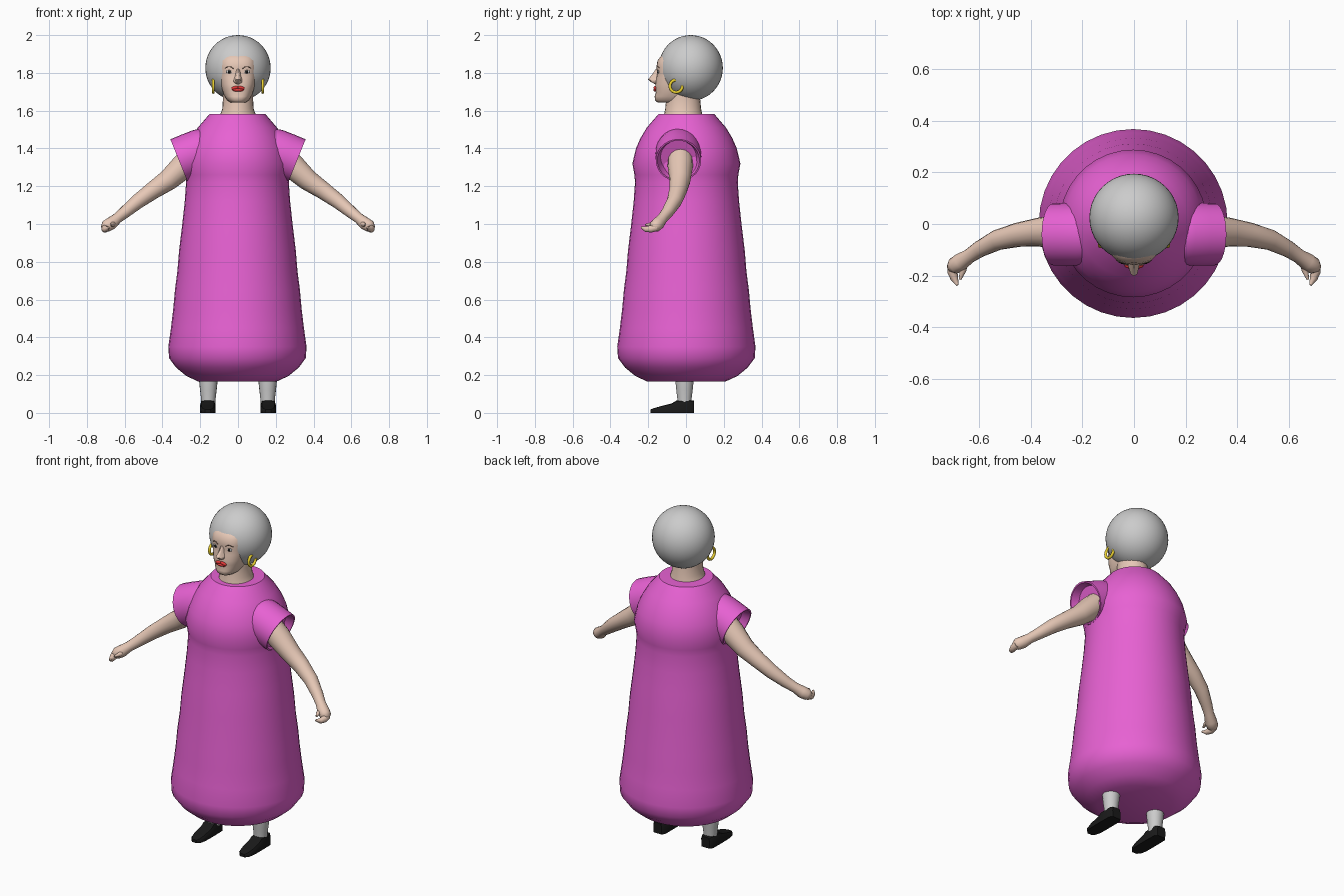
import bpy, bmesh, math
from mathutils import Vector, Matrix
from mathutils.bvhtree import BVHTree

if "Cube" in bpy.data.objects:
    bpy.data.objects.remove(bpy.data.objects["Cube"])


def material(name, r, g, b):
    m = bpy.data.materials.new(name)
    m.diffuse_color = (r, g, b, 1)
    m.use_nodes = True
    m.node_tree.nodes["Principled BSDF"].inputs["Base Color"].default_value = m.diffuse_color
    return m


PINK = material("pink_cloth", 0.80, 0.12, 0.65)
SKIN = material("skin", 0.80, 0.58, 0.47)
BLACK = material("black", 0.01, 0.01, 0.01)
WHITE = material("white", 0.88, 0.88, 0.88)
RED = material("red", 0.75, 0.04, 0.04)
GOLD = material("gold", 0.85, 0.65, 0.03)
BROW = material("brown", 0.12, 0.07, 0.05)


def finish(name, bm, mat, angle=40):
    bmesh.ops.recalc_face_normals(bm, faces=bm.faces)
    me = bpy.data.meshes.new(name)
    bm.to_mesh(me)
    bm.free()
    ob = bpy.data.objects.new(name, me)
    bpy.context.collection.objects.link(ob)
    if mat:
        me.materials.append(mat)
    bpy.ops.object.select_all(action='DESELECT')
    ob.select_set(True)
    bpy.context.view_layer.objects.active = ob
    bpy.ops.object.shade_smooth_by_angle(angle=math.radians(angle))
    return ob


def loft(name, sections, mat, angle=40):
    """Skin closed cross-sections with equal point counts and cap both ends."""
    bm = bmesh.new()
    rows = [[bm.verts.new(p) for p in s] for s in sections]
    n = len(rows[0])
    for a, b in zip(rows, rows[1:]):
        for i in range(n):
            j = (i + 1) % n
            bm.faces.new((a[i], a[j], b[j], b[i]))
    bm.faces.new(rows[0])
    bm.faces.new(rows[-1])
    return finish(name, bm, mat, angle)


def flat_ring(x, y, z, rx, ry, n=24, e=2.0):
    """Horizontal (super)ellipse."""
    pts = []
    for i in range(n):
        c, s = math.cos(math.tau * i / n), math.sin(math.tau * i / n)
        pts.append((x + rx * math.copysign(abs(c) ** (2 / e), c),
                    y + ry * math.copysign(abs(s) ** (2 / e), s), z))
    return pts


def axis_ring(center, axis, r, n=20):
    """Circle around a non-vertical axis."""
    u = axis.cross(Vector((0, 0, 1))).normalized()
    v = u.cross(axis).normalized()
    return [center + r * (math.cos(math.tau * i / n) * u + math.sin(math.tau * i / n) * v)
            for i in range(n)]


def tube(name, path, mat, n=14):
    """Round limb along (x, y, z, radius) points."""
    ps = [Vector(p[:3]) for p in path]
    rows = []
    for i, p in enumerate(ps):
        t = (ps[min(i + 1, len(ps) - 1)] - ps[max(i - 1, 0)]).normalized()
        rows.append(axis_ring(p, t, path[i][3], n))
    return loft(name, rows, mat, 60)


def ball(name, loc, scale, mat, u=32, v=18, tilt=0):
    bm = bmesh.new()
    m = (Matrix.Translation(loc) @ Matrix.Rotation(tilt, 4, 'Y')
         @ Matrix.Diagonal((*scale, 1)))
    bmesh.ops.create_uvsphere(bm, u_segments=u, v_segments=v, radius=1, matrix=m)
    return finish(name, bm, mat, 60)


# Dress: turned profile from hem to neckline
profile = [(0.205, 0.165), (0.27, 0.195), (0.325, 0.24), (0.362, 0.29), (0.366, 0.35),
           (0.352, 0.45), (0.340, 0.55), (0.331, 0.65), (0.318, 0.75), (0.309, 0.86),
           (0.292, 1.0), (0.279, 1.12), (0.272, 1.22), (0.275, 1.26), (0.286, 1.32),
           (0.267, 1.40), (0.243, 1.455), (0.21, 1.51), (0.148, 1.582), (0.09, 1.583)]
loft("dress", [flat_ring(-0.003, 0.002, z, r, r, 36) for r, z in profile], PINK)

# Neck
loft("neck", [flat_ring(0, -0.015, z, rx, ry) for z, rx, ry in
              ((1.55, 0.105, 0.105), (1.585, 0.092, 0.10), (1.61, 0.083, 0.095),
               (1.66, 0.08, 0.09), (1.75, 0.08, 0.08))], SKIN)

# Face: rings of (z, half width, front y), mostly buried in the hair
rings = [(1.643, 0.042, -0.150), (1.655, 0.058, -0.164), (1.675, 0.070, -0.166),
         (1.695, 0.079, -0.160), (1.715, 0.085, -0.164), (1.740, 0.091, -0.162),
         (1.775, 0.097, -0.157), (1.800, 0.100, -0.152), (1.830, 0.101, -0.157),
         (1.865, 0.098, -0.151), (1.890, 0.090, -0.132), (1.910, 0.06, -0.10)]
face = loft("face", [flat_ring(0, (yf + 0.04) / 2, z, hw, (0.04 - yf) / 2, 28, 2.5)
                     for z, hw, yf in rings], SKIN, 60)
bvh = BVHTree.FromPolygons([v.co for v in face.data.vertices],
                           [p.vertices[:] for p in face.data.polygons])


def on_face(x, z):
    return bvh.ray_cast(Vector((x, -1, z)), Vector((0, 1, 0)))[0]


# Hair
ball("hair", (0, 0.025, 1.826), (0.173, 0.17, 0.174), None, 40, 24)

# Nose: wedge growing from the brow to the tip, plus nostrils
loft("nose", [[(-w, -0.13, z), (-w * 0.45, y + 0.008, z), (0, y, z),
               (w * 0.45, y + 0.008, z), (w, -0.13, z)]
              for z, w, y in ((1.738, 0.020, -0.160), (1.752, 0.034, -0.186),
                              (1.765, 0.028, -0.202), (1.790, 0.019, -0.180),
                              (1.820, 0.016, -0.160))], SKIN, 60)

# Lips
for x, z, w, t in ((-0.016, 1.721, 0.021, -0.2), (0.016, 1.721, 0.021, 0.2), (0, 1.710, 0.032, 0)):
    ball("lip", on_face(x, z), (w, 0.010, 0.009), RED, 14, 8, t)

for s in (-1, 1):
    side = "right" if s > 0 else "left"
    # Eye, pupil and brow
    p = on_face(s * 0.046, 1.806)
    ball(side + "_eye", p, (0.018, 0.005, 0.009), WHITE, 14, 8)
    ball(side + "_pupil", p + Vector((0, -0.004, 0)), (0.008, 0.004, 0.008), BLACK, 12, 8)
    brow = [(*on_face(s * x, z), 0.0025)
            for x, z in ((0.025, 1.822), (0.038, 1.832), (0.052, 1.833), (0.068, 1.824))]
    tube(side + "_brow", brow, BROW, 6)

    # Hoop earring, lying in the side plane
    bpy.ops.mesh.primitive_torus_add(major_radius=0.033, minor_radius=0.008, major_segments=24,
                                     minor_segments=10, location=(s * 0.131, -0.052, 1.73),
                                     rotation=(0, math.pi / 2, 0))
    hoop = bpy.context.object
    hoop.name = side + "_earring"
    hoop.data.materials.append(GOLD)
    bpy.ops.object.shade_smooth()

    # Sleeve with a recessed cuff
    axis = Vector((s * 0.927, 0, -0.375))
    cuff = Vector((s * 0.313, -0.04, 1.337))
    loft(side + "_sleeve", [axis_ring(cuff + axis * d, axis, r, 28) for d, r in
                            ((-0.2, 0.095), (-0.165, 0.113), (-0.13, 0.12), (-0.06, 0.121),
                             (0, 0.120), (0, 0.112), (-0.045, 0.095))], PINK)

    # Arm down to the fist
    arm = [(0.22, -0.03, 1.37, 0.065), (0.29, -0.03, 1.305, 0.067), (0.37, -0.032, 1.232, 0.056),
           (0.45, -0.042, 1.178, 0.047), (0.53, -0.062, 1.120, 0.040), (0.60, -0.098, 1.062, 0.032),
           (0.640, -0.125, 1.030, 0.028), (0.672, -0.147, 1.003, 0.034),
           (0.698, -0.163, 0.988, 0.032), (0.715, -0.172, 0.978, 0.016)]
    tube(side + "_arm", [(s * x, y, z, r) for x, y, z, r in arm], SKIN, 16)

    # Fingers and thumb
    tube(side + "_fingers", [(s * 0.703, -0.155, 0.982, 0.020), (s * 0.704, -0.185, 0.974, 0.020),
                             (s * 0.696, -0.212, 0.972, 0.015), (s * 0.684, -0.237, 0.982, 0.005)],
         SKIN, 10)
    tube(side + "_thumb", [(s * 0.66, -0.145, 1.002, 0.018), (s * 0.663, -0.18, 0.998, 0.013),
                           (s * 0.674, -0.215, 0.995, 0.005)], SKIN, 10)

    # Stocking
    loft(side + "_stocking", [flat_ring(s * 0.157, -0.008, z, r, r, 18) for z, r in
                              ((0.04, 0.037), (0.08, 0.039), (0.12, 0.044), (0.17, 0.049),
                               (0.25, 0.052))], WHITE)

    # Shoe: sections from heel to toe (y, half width, height)
    shoe = [(0.043, 0.028, 0.064), (0.025, 0.041, 0.067), (-0.05, 0.042, 0.066),
            (-0.075, 0.042, 0.050), (-0.135, 0.041, 0.035), (-0.170, 0.033, 0.025),
            (-0.188, 0.016, 0.018)]
    loft(side + "_shoe", [[(s * 0.16 + w * a, y, h * b) for a, b in
                           ((-0.95, 0), (0.95, 0), (1, 0.6), (0.8, 0.95), (0, 1),
                            (-0.8, 0.95), (-1, 0.6))] for y, w, h in shoe], BLACK, 35)
